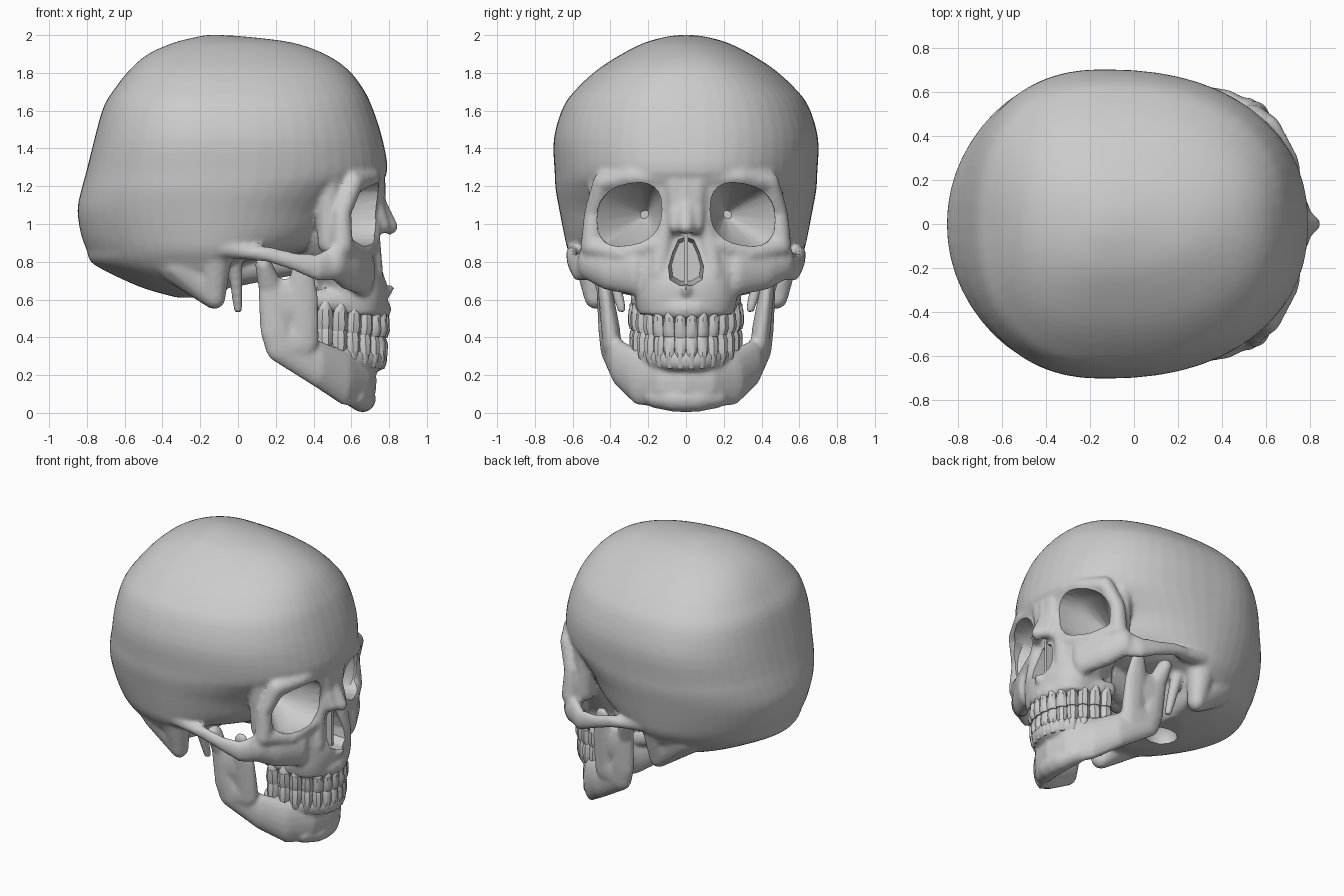
import bpy, bmesh, math
from mathutils import Vector

default_cube = bpy.data.objects.get("Cube")
if default_cube:
    bpy.data.objects.remove(default_cube, do_unlink=True)

bone = bpy.data.materials.new("bone_grey")
bone.use_nodes = True
bone.diffuse_color = (0.6, 0.6, 0.6, 1)
bone.node_tree.nodes["Principled BSDF"].inputs["Base Color"].default_value = bone.diffuse_color


def hull(bm, points):
    """Convex solid around a cloud of points."""
    verts = [bm.verts.new(p) for p in points]
    bmesh.ops.convex_hull(bm, input=verts)
    bmesh.ops.delete(bm, geom=[v for v in verts if v.is_valid and not v.link_faces], context='VERTS')


def ball(x, y, z, rx, ry=None, rz=None):
    """Points on an ellipsoid."""
    ry, rz = ry or rx, rz or rx
    points = [(x, y, z - rz), (x, y, z + rz)]
    for i in range(1, 8):
        lat = math.pi * i / 8
        for j in range(12):
            lon = math.tau * j / 12
            points.append((x + rx * math.sin(lat) * math.cos(lon),
                           y + ry * math.sin(lat) * math.sin(lon),
                           z + rz * math.cos(lat)))
    return points


def chain(bm, *beads):
    """Bone bar running through ellipsoid beads, mirrored to both sides."""
    for a, b in zip(beads, beads[1:]):
        points = ball(*a) + ball(*b)
        hull(bm, points)
        hull(bm, [(x, -y, z) for x, y, z in points])


def catmull(rows, steps):
    """Smoothly fill in rows between the given ones."""
    rows = [Vector(r) for r in rows]
    out = []
    for i in range(len(rows) - 1):
        a, b = rows[i], rows[i + 1]
        ta = (b - rows[max(i - 1, 0)]) / 2
        tb = (rows[min(i + 2, len(rows) - 1)] - a) / 2
        for k in range(steps):
            t = k / steps
            out.append(a + ta * t + (3 * (b - a) - 2 * ta - tb) * t ** 2
                       + (2 * (a - b) + ta + tb) * t ** 3)
    return out + [rows[-1]]


def loft(bm, rows, middle=None, sides=56):
    """Stack of rings given as height, back, front, half width, squareness."""
    rings = []
    for z, back, front, half, power in catmull(rows, 3):
        mid = (back + front) / 2 if middle is None else middle
        ring = []
        for i in range(sides):
            a = math.tau * i / sides
            c, s = math.cos(a), math.sin(a)
            reach = front - mid if c > 0 else mid - back
            ring.append(bm.verts.new((mid + math.copysign(abs(c) ** (2 / power), c) * reach,
                                      math.copysign(abs(s) ** (2 / power), s) * half, z)))
        rings.append(ring)
    for low, high in zip(rings, rings[1:]):
        for i in range(sides):
            j = (i + 1) % sides
            bm.faces.new((low[i], low[j], high[j], high[i]))
    bm.faces.new(rings[0][::-1])
    bm.faces.new(rings[-1])


def make(name, bm):
    bmesh.ops.recalc_face_normals(bm, faces=bm.faces)
    mesh = bpy.data.meshes.new(name)
    bm.to_mesh(mesh)
    bm.free()
    obj = bpy.data.objects.new(name, mesh)
    bpy.context.collection.objects.link(obj)
    mesh.materials.append(bone)
    return obj


def finish(obj, voxel=None, smoothing=0, cutter=None, angle=40):
    """Fuse the pieces, soften them, carve the openings, shade."""
    bpy.ops.object.select_all(action='DESELECT')
    bpy.context.view_layer.objects.active = obj
    obj.select_set(True)
    if voxel:
        fuse = obj.modifiers.new("fuse", 'REMESH')
        fuse.mode = 'VOXEL'
        fuse.voxel_size = voxel
        soften = obj.modifiers.new("soften", 'SMOOTH')
        soften.iterations = smoothing
    if cutter:
        carve = obj.modifiers.new("carve", 'BOOLEAN')
        carve.operation = 'DIFFERENCE'
        carve.solver = 'EXACT'
        carve.object = cutter
    for name in [m.name for m in obj.modifiers]:
        bpy.ops.object.modifier_apply(modifier=name)
    if cutter:
        bpy.data.objects.remove(cutter, do_unlink=True)
    bpy.ops.object.shade_smooth_by_angle(angle=math.radians(angle))


def arch(t, z, size=1.0):
    """Point on the dental arch, which rises slightly to the rear."""
    x = 0.42 + 0.34 * size * math.cos(t)
    return Vector((x, 0.25 * size * math.sin(t), z + (0.76 - x) * 0.15))


def gum(bm, z, size, beads):
    ts = [math.pi / 2 * i / 7 for i in range(8)]
    chain(bm, *[(*arch(t, z, size), *beads) for t in ts])


# Cranium
skull = bmesh.new()
loft(skull, [
    (0.61, -0.32, -0.10, 0.24, 2), (0.66, -0.50, -0.06, 0.44, 1.9),
    (0.74, -0.68, -0.01, 0.55, 1.85), (0.80, -0.78, 0.06, 0.59, 1.85),
    (0.86, -0.80, 0.40, 0.625, 1.9), (0.94, -0.83, 0.54, 0.645, 1.95),
    (1.07, -0.85, 0.61, 0.67, 2.05), (1.18, -0.83, 0.71, 0.69, 2.15),
    (1.27, -0.805, 0.79, 0.695, 2.2), (1.45, -0.76, 0.765, 0.70, 2.3),
    (1.62, -0.712, 0.71, 0.65, 2.35), (1.72, -0.65, 0.66, 0.575, 2.35),
    (1.82, -0.57, 0.58, 0.465, 2.3), (1.90, -0.475, 0.46, 0.34, 2.2),
    (1.96, -0.34, 0.29, 0.22, 2.1), (1.99, -0.22, 0.06, 0.11, 2),
    (2.0, -0.17, -0.08, 0.04, 2)], middle=-0.14)
# Mid face and upper jaw
loft(skull, [
    (0.52, 0.42, 0.78, 0.25, 2.4), (0.60, 0.40, 0.79, 0.27, 2.4), (0.68, 0.38, 0.79, 0.28, 2.4),
    (0.78, 0.34, 0.76, 0.34, 2.4), (0.90, 0.30, 0.73, 0.42, 2.4), (1.05, 0.30, 0.73, 0.45, 2.4),
    (1.24, 0.30, 0.76, 0.45, 2.4)])
gum(skull, 0.55, 1.02, (0.045, 0.04, 0.055))
# Nasal spine and nasal bones
chain(skull, (0.77, 0, 0.64, 0.04), (0.81, 0, 0.66, 0.02))
chain(skull, (0.72, 0.06, 1.22, 0.06), (0.72, 0.05, 1.10, 0.055), (0.76, 0.05, 0.99, 0.045))
chain(skull, (0.72, 0, 1.24, 0.06), (0.73, 0, 1.11, 0.055), (0.805, 0, 0.985, 0.042))
chain(skull, (0.71, 0.06, 1.06, 0.05), (0.70, 0.12, 0.92, 0.055), (0.72, 0.15, 0.74, 0.05))
# Brow, outer eye rim, temple wing and lower eye rim
chain(skull, (0.72, 0.10, 1.25, 0.05), (0.70, 0.28, 1.25, 0.05), (0.61, 0.44, 1.22, 0.055),
      (0.55, 0.49, 1.06, 0.05), (0.55, 0.50, 0.88, 0.06),
      (0.65, 0.33, 0.84, 0.05), (0.70, 0.16, 0.89, 0.05))
chain(skull, (0.48, 0.45, 1.22, 0.07), (0.48, 0.44, 0.90, 0.06))
# Cheekbone and arch to the temple
chain(skull, (0.51, 0.53, 0.80, 0.06, 0.045, 0.09), (0.58, 0.42, 0.76, 0.07, 0.06, 0.11),
      (0.66, 0.27, 0.75, 0.07, 0.06, 0.13))
chain(skull, (0.54, 0.50, 0.80, 0.04, 0.045, 0.10), (0.42, 0.575, 0.77, 0.04, 0.035, 0.07),
      (0.30, 0.60, 0.80, 0.03, 0.03, 0.048), (0.16, 0.605, 0.84, 0.03, 0.03, 0.042),
      (0.06, 0.58, 0.85, 0.04, 0.05, 0.04), (-0.08, 0.57, 0.88, 0.06))
# Mastoid process, styloid spike and skull base
chain(skull, (-0.28, 0.42, 0.80, 0.16, 0.14, 0.13), (-0.13, 0.47, 0.62, 0.06, 0.065, 0.07))
chain(skull, (-0.13, 0.51, 0.83, 0.10, 0.09, 0.09), (-0.12, 0.48, 0.61, 0.055, 0.06, 0.06))
chain(skull, (-0.02, 0.42, 0.84, 0.045), (0.0, 0.34, 0.55, 0.025))
chain(skull, (-0.05, 0, 0.78, 0.12), (0.30, 0.08, 0.82, 0.09))
chain(skull, (0.38, 0.16, 0.85, 0.05), (0.38, 0.17, 0.60, 0.04))

# Openings: eye sockets, nose and spinal opening
holes = bmesh.new()
for side in (1, -1):
    points = []
    for i in range(24):
        a = math.tau * i / 24
        c = math.copysign(abs(math.cos(a)) ** 0.8, math.cos(a))
        s = math.copysign(abs(math.sin(a)) ** 0.8, math.sin(a))
        for x, y, z, grow in ((1.0, 0.305, 1.05, 1), (0.58, 0.30, 1.05, 0.95), (0.38, 0.22, 1.05, 0.12)):
            points.append((x, side * (y + c * 0.18 * grow), z + s * 0.17 * grow - c * 0.03 * grow))
    hull(holes, points)
pear = [(0, 0.96), (0.05, 0.94), (0.085, 0.86), (0.11, 0.77), (0.10, 0.69), (0.04, 0.655)]
hull(holes, [(x, side * y * grow, 0.8 + (z - 0.8) * grow) for y, z in pear
             for side in (1, -1) for x, grow in ((1.0, 1), (0.54, 0.7))])
hull(holes, ball(-0.22, 0, 0.62, 0.12, 0.1, 0.12))
finish(make("skull", skull), 0.015, 4, make("openings", holes))

# Thin wall inside the nose
septum = bmesh.new()
hull(septum, [(x, y, z) for y in (-0.01, 0.01)
              for x, z in ((0.52, 0.67), (0.74, 0.67), (0.68, 0.78), (0.74, 0.95), (0.52, 0.92))])
finish(make("nasal_septum", septum))

# Lower jaw: body, chin, gum ridge and the two upright branches
jaw = bmesh.new()
heel = (0.225, 0.41, 0.36, 0.085, 0.045, 0.095)
root = (0.34, 0.395, 0.40, 0.09, 0.05, 0.12)
chain(jaw, heel, (0.42, 0.35, 0.26, 0.06, 0.055, 0.125),
      (0.56, 0.25, 0.185, 0.055, 0.06, 0.145), (0.65, 0.12, 0.17, 0.06, 0.06, 0.14),
      (0.68, 0, 0.17, 0.055, 0.06, 0.14))
chain(jaw, (0.62, 0.16, 0.085, 0.06), (0.655, 0.06, 0.075, 0.07), (0.66, 0, 0.073, 0.07))
gum(jaw, 0.28, 0.96, (0.045, 0.04, 0.06))
chain(jaw, (0.135, 0.46, 0.785, 0.045, 0.06, 0.045), (0.165, 0.44, 0.68, 0.06, 0.035, 0.08),
      (0.20, 0.42, 0.45, 0.085, 0.045, 0.10), heel)
chain(jaw, (0.34, 0.45, 0.78, 0.05, 0.025, 0.05), (0.335, 0.425, 0.62, 0.09, 0.04, 0.08), root)
chain(jaw, (0.19, 0.435, 0.59, 0.07, 0.035, 0.13), (0.32, 0.42, 0.59, 0.09, 0.035, 0.12))
chain(jaw, heel, root)
finish(make("lower_jaw", jaw), 0.013, 3)

# Teeth: fourteen per row, wider and deeper towards the rear
for name, z, up, size in (("upper_teeth", 0.40, 1, 1.05), ("lower_teeth", 0.402, -1, 1.02)):
    teeth = bmesh.new()
    step = math.pi / 14
    for i in range(14):
        t = (i + 0.5) * step - math.pi / 2
        rear = abs(math.sin(t))
        turn = math.atan2(math.sin(t) / 0.25, math.cos(t) / 0.34)
        out = Vector((math.cos(turn), math.sin(turn), 0))
        along = Vector((-out.y, out.x, 0))
        width = (arch(t + step / 2, z, size) - arch(t - step / 2, z, size)).length * 0.56
        depth = 0.027 + 0.022 * rear
        for rings in (((0, 0.9, 0.5 + 0.3 * rear), (0.035, 1, 1), (0.10, 0.85, 0.95)),
                      ((0.09, 0.8, 0.9), (0.13, 0.7, 0.8), (0.17, 0.4, 0.3))):
            points = []
            for h, w, d in rings:
                for k in range(8):
                    a = math.tau * (k + 0.5) / 8
                    points.append(arch(t, z, size) + along * (math.cos(a) * width * w * 1.05)
                                  + out * (math.sin(a) * depth * d) + Vector((0, 0, up * h)))
            hull(teeth, points)
    finish(make(name, teeth), angle=35)
